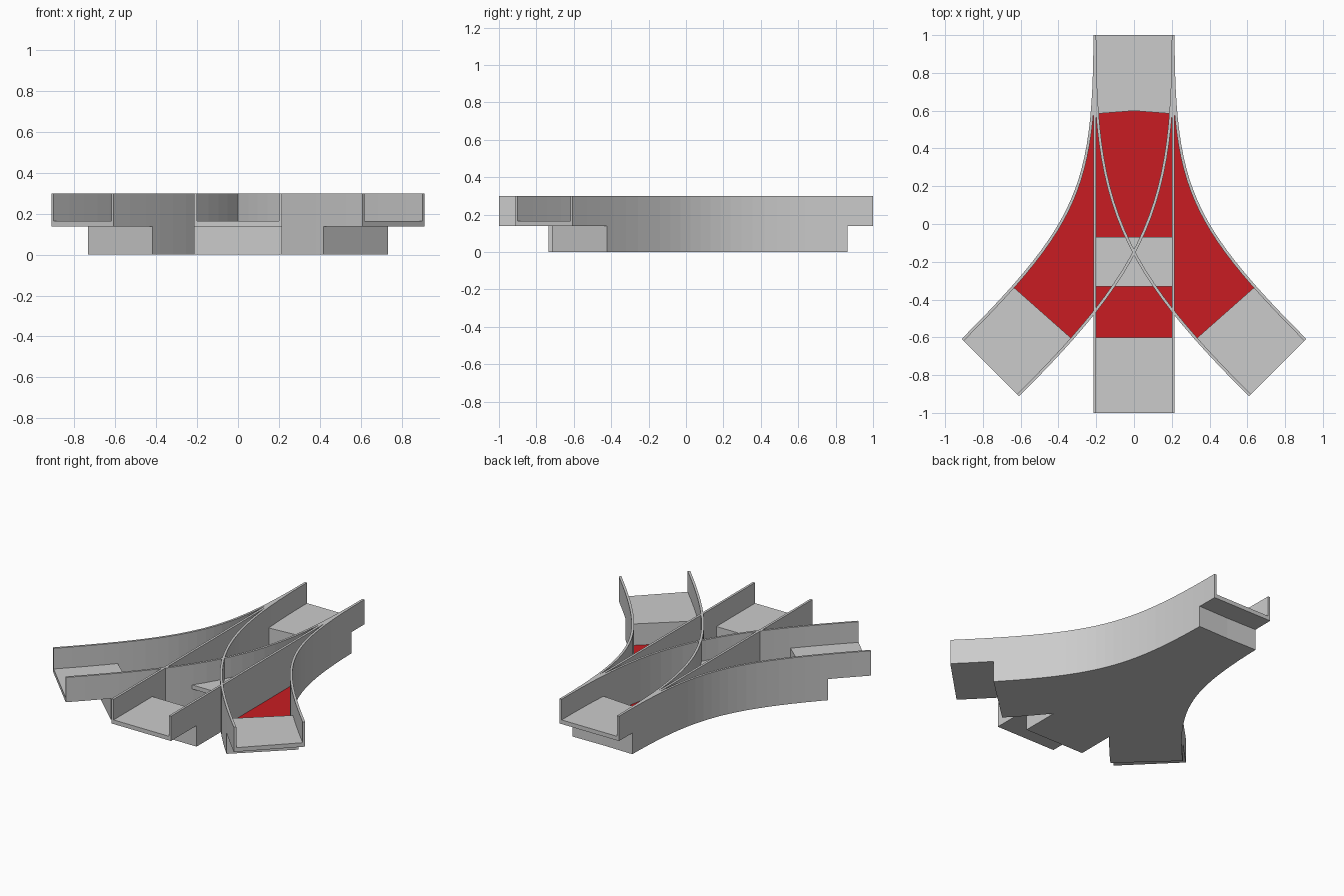
import bpy, bmesh
from mathutils import Vector

if "Cube" in bpy.data.objects:
    bpy.data.objects.remove(bpy.data.objects["Cube"])

HALF, INNER = 0.215, 0.2          # outer and inner half width of the track
TOP, FLOOR, SLAB, RED_Z = 0.3, 0.165, 0.138, 0.025
END = 0.4                         # length of the raised floor at each end

red = bpy.data.materials.new("red_floor")
red.diffuse_color = (0.58, 0.012, 0.016, 1)
red.use_nodes = True
red.node_tree.nodes["Principled BSDF"].inputs["Base Color"].default_value = red.diffuse_color


def bezier_path(p0, p1, p2, p3, n):
    """Centre line samples: (length so far, point, side normal)."""
    p0, p1, p2, p3 = (Vector(p) for p in (p0, p1, p2, p3))
    out, length, last = [], 0.0, p0
    for i in range(n + 1):
        t = i / n
        u = 1 - t
        p = p0 * u**3 + p1 * (3 * u * u * t) + p2 * (3 * u * t * t) + p3 * t**3
        d = (p1 - p0) * u * u + (p2 - p1) * (2 * u * t) + (p3 - p2) * t * t
        d.normalize()
        length += (p - last).length
        last = p
        out.append((length, p, Vector((-d.y, d.x))))
    return out


def trim(path, s0, s1):
    """Part of the path between two lengths."""
    def at(s):
        for a, b in zip(path, path[1:]):
            if s <= b[0] + 1e-6:
                f = (s - a[0]) / (b[0] - a[0])
                return (s, a[1].lerp(b[1], f), a[2].lerp(b[2], f).normalized())
        return path[-1]
    return [at(s0)] + [q for q in path if s0 + 1e-4 < q[0] < s1 - 1e-4] + [at(s1)]


def make(name, bm, mat=None):
    bmesh.ops.recalc_face_normals(bm, faces=bm.faces)
    me = bpy.data.meshes.new(name)
    bm.to_mesh(me)
    bm.free()
    if mat:
        me.materials.append(mat)
    ob = bpy.data.objects.new(name, me)
    bpy.context.collection.objects.link(ob)


def ribbon(name, path, s0, s1, a, b, z0, z1, mat=None):
    """Sweep a rectangle (side a..b, height z0..z1) along part of the path."""
    bm = bmesh.new()
    rings = []
    for _, p, n in trim(path, s0, s1):
        rings.append([bm.verts.new((*(p + n * o), z))
                      for o, z in ((a, z0), (b, z0), (b, z1), (a, z1))])
    for r, q in zip(rings, rings[1:]):
        for i in range(4):
            j = (i + 1) % 4
            bm.faces.new((r[i], r[j], q[j], q[i]))
    bm.faces.new(rings[0])
    bm.faces.new(rings[-1])
    make(name, bm, mat)


def track(name, path):
    total = path[-1][0]
    b0, b1 = 0.14, total - 0.265          # extent of the deep base
    # low base plate and the red running floor on it
    ribbon(name + "_base_plate", path, b0, b1, -HALF, HALF, 0, 0.02)
    ribbon(name + "_red_floor", path, END - 0.01, total - END + 0.01,
           -INNER - 0.005, INNER + 0.005, 0.02, RED_Z, red)
    # raised floors with solid blocks below
    for end, f0, f1, k0, k1 in (("back", 0, END, b0, END),
                                ("front", total - END, total, total - END, b1)):
        ribbon(f"{name}_{end}_floor", path, f0, f1, -INNER, INNER, SLAB, FLOOR)
        ribbon(f"{name}_{end}_block", path, k0, k1, -INNER, INNER, 0, SLAB)
    # side walls: full-length upper strip, lower strip along the base only
    for side, a, b in (("left", -HALF, -INNER), ("right", INNER, HALF)):
        ribbon(f"{name}_{side}_wall", path, 0, total, a, b, SLAB, TOP)
        ribbon(f"{name}_{side}_skirt", path, b0, b1, a, b, 0, SLAB)


# straight track and the two mirrored curved branches
straight = bezier_path((0, 1), (0, 1 / 3), (0, -1 / 3), (0, -1), 1)
track("straight_track", straight)
for label, sx in (("left", -1), ("right", 1)):
    curve = bezier_path((0, 1), (0, 0.15), (sx * 0.11, -0.11),
                        (sx * 0.76, -0.76), 24)
    track(label + "_branch", curve)

# small raised bridge at the crossing
ribbon("crossing_bridge", straight, 1.07, 1.33, -INNER, INNER, SLAB, FLOOR)
